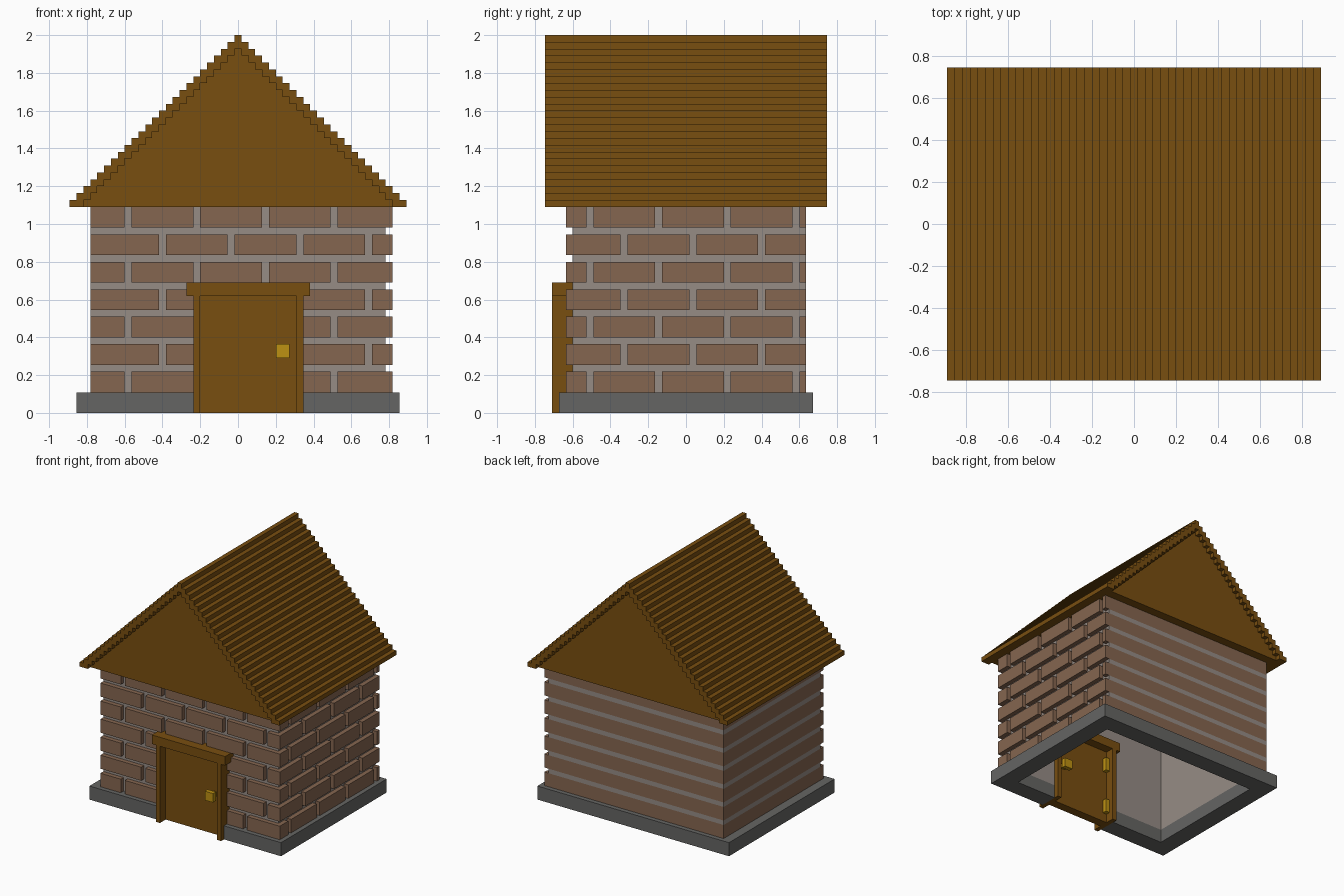
import bpy
import bmesh

U = 2 / 55  # one block unit

if "Cube" in bpy.data.objects:
    bpy.data.objects.remove(bpy.data.objects["Cube"])


def make_material(name, rgb):
    mat = bpy.data.materials.new(name)
    mat.use_nodes = True
    color = (*rgb, 1)
    mat.diffuse_color = color
    mat.node_tree.nodes["Principled BSDF"].inputs["Base Color"].default_value = color
    return mat


WOOD = make_material("brown wood", (0.19, 0.077, 0.005))
BRICK = make_material("brick", (0.235, 0.133, 0.08))
MORTAR = make_material("mortar", (0.305, 0.262, 0.235))
STONE = make_material("dark stone", (0.13, 0.13, 0.125))
BRASS = make_material("brass", (0.515, 0.285, 0.006))


def build(name, mat, boxes):
    """One object from boxes given as (x0, x1, y0, y1, z0, z1) in block units."""
    bm = bmesh.new()
    for x0, x1, y0, y1, z0, z1 in boxes:
        verts = bmesh.ops.create_cube(bm, size=1)["verts"]
        bmesh.ops.scale(bm, verts=verts, vec=((x1 - x0) * U, (y1 - y0) * U, (z1 - z0) * U))
        bmesh.ops.translate(bm, verts=verts, vec=((x0 + x1) / 2 * U, (y0 + y1) / 2 * U, (z0 + z1) / 2 * U))
    mesh = bpy.data.meshes.new(name)
    bm.to_mesh(mesh)
    bm.free()
    mesh.materials.append(mat)
    obj = bpy.data.objects.new(name, mesh)
    bpy.context.collection.objects.link(obj)
    return obj


def spans(start, end, first_joint):
    """Brick runs between one-unit joints that repeat every ten units."""
    result, joint = [], first_joint
    while joint < end:
        result.append((start, joint))
        start, joint = joint + 1, joint + 10
    if start < end:
        result.append((start, end))
    return result


# Main dimensions in block units
BASE, EAVE = 3, 30
IN_X, IN_Y = 19.5, 14.5
LEFT, FRONT, BACK = 21.5, -16.5, 17.5
DOOR_A, DOOR_B, DOOR_TOP = -6.5, 9.5, 19

# Plinth: open ring with a gap for the door
PX, PY = 23.5, 18.5
build("plinth", STONE, [
    (-PX, PX, IN_Y, PY, 0, BASE),
    (-PX, -IN_X, -IN_Y, IN_Y, 0, BASE),
    (IN_X, PX, -IN_Y, IN_Y, 0, BASE),
    (-PX, DOOR_A, -PY, -IN_Y, 0, BASE),
    (DOOR_B, PX, -PY, -IN_Y, 0, BASE),
])

# Hollow mortar walls; the back and right walls leave room for the bands
build("mortar_walls", MORTAR, [
    (-LEFT + 1, DOOR_A, FRONT, -IN_Y, BASE, EAVE),
    (DOOR_B, LEFT, FRONT, -IN_Y, BASE, EAVE),
    (DOOR_A, DOOR_B, FRONT, -IN_Y, DOOR_TOP - 1, EAVE),
    (-LEFT + 1, -IN_X, -IN_Y, IN_Y, BASE, EAVE),
    (IN_X, LEFT, -IN_Y, IN_Y, BASE, EAVE),
    (-LEFT + 1, LEFT, IN_Y, BACK - 1, BASE, EAVE),
])

# Flush bands on the back and right, raised bricks on the front and left
bands, joints, bricks = [], [], []
for row in range(7):
    z0 = BASE + 4 * row
    z1 = z0 + 3
    bands += [(-LEFT, LEFT, BACK - 1, BACK, z0, z1),
              (-LEFT, -LEFT + 1, FRONT, BACK - 1, z0, z1)]
    if row < 6:
        joints += [(-LEFT, LEFT, BACK - 1, BACK, z1, z1 + 1),
                   (-LEFT, -LEFT + 1, FRONT, BACK - 1, z1, z1 + 1)]
    shift = 5 * (row % 2)
    for a, b in spans(-LEFT, LEFT, -16.5 + shift):
        pieces = [(a, b)]
        if z0 < DOOR_TOP:  # leave the doorway clear
            pieces = [(a, min(b, DOOR_A)), (max(a, DOOR_B), b)]
        bricks += [(p, q, FRONT - 1, FRONT, z0, z1) for p, q in pieces if p < q]
    for a, b in spans(FRONT - 1, BACK, -14.5 + shift):
        bricks.append((LEFT, LEFT + 1, a, b, z0, z1))
build("brick_bands", BRICK, bands)
build("mortar_bands", MORTAR, joints)
build("raised_bricks", BRICK, bricks)

# Roof: stepped shell over a slightly recessed stepped gable
RY, GY, HALF = 20.5, 19.5, 24.5
shell, gable = [], []
for step in range(25):
    w, z = HALF - step, EAVE + step
    if w > 2:
        shell += [(-w, 2 - w, -RY, RY, z, z + 1), (w - 2, w, -RY, RY, z, z + 1)]
        gable.append((2 - w, w - 2, -GY, GY, z, z + 1))
    else:
        shell.append((-w, w, -RY, RY, z, z + 1))
build("roof_shell", WOOD, shell)
build("gable", WOOD, gable)

# Door, frame and fittings
FY0, FY1 = -19.5, -13.5
build("door_frame", WOOD, [
    (DOOR_A, DOOR_A + 1, FY0, FY1, 0, 17),
    (DOOR_B - 1, DOOR_B, FY0, FY1, 0, 17),
    (DOOR_A - 1, DOOR_B + 1, FY0, FY1, 17, DOOR_TOP),
])
build("door", WOOD, [(DOOR_A + 1, DOOR_B - 1, -17.5, -15.5, 0, 17)])
build("door_handles", BRASS, [(5.5, 7.5, -19.5, -18.5, 8, 10), (6, 7, -18.5, -17.5, 8.5, 9.5),
                              (5.5, 7.5, -14.5, -13.5, 8, 10), (6, 7, -15.5, -14.5, 8.5, 9.5)])
build("door_hinges", BRASS, [(DOOR_A + 1, DOOR_A + 2, -15.5, -14.5, z, z + 3) for z in (2, 12)])
